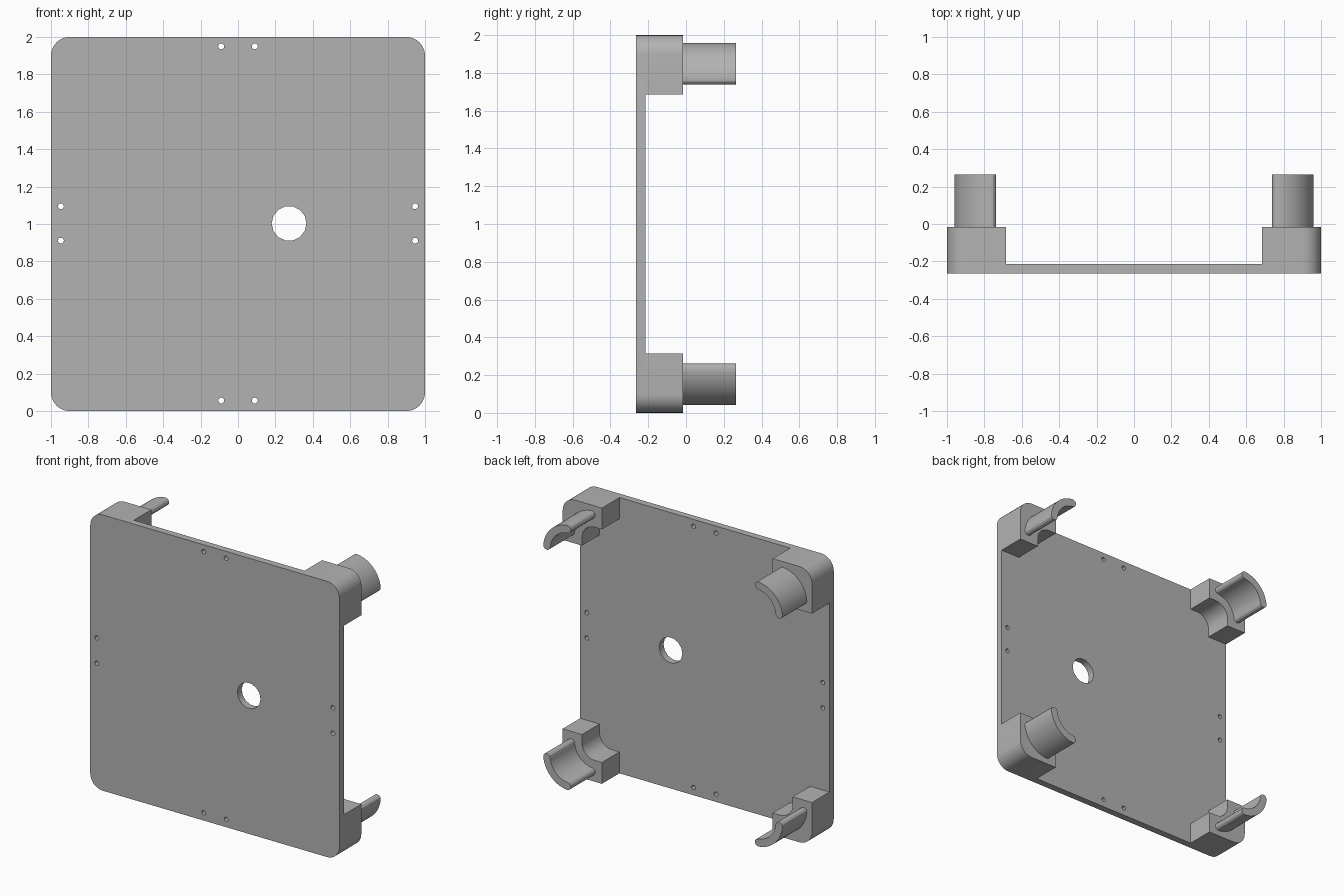
import bpy
from math import cos, sin, pi, radians

cube = bpy.data.objects.get("Cube")
if cube:
    bpy.data.objects.remove(cube, do_unlink=True)

FRONT, PLATE_BACK, BLOCK_BACK, TAB_BACK = -0.265, -0.215, -0.015, 0.265

grey = bpy.data.materials.new("plain grey")
grey.use_nodes = True
grey.diffuse_color = (0.45, 0.45, 0.45, 1)
grey.node_tree.nodes["Principled BSDF"].inputs["Base Color"].default_value = grey.diffuse_color


def arc(cx, cz, r, start, end, steps):
    """Points on an arc, angles in degrees."""
    angles = [radians(start + (end - start) * i / steps) for i in range(steps + 1)]
    return [(cx + r * cos(a), cz + r * sin(a)) for a in angles]


def circle(cx, cz, r, sides):
    return arc(cx, cz, r, 0, 360, sides)[:-1]


def prism(name, outlines, y0, y1):
    """Extrude closed x-z outlines (the first is the rim, the rest are holes) along y."""
    curve = bpy.data.curves.new(name, "CURVE")
    curve.dimensions = "2D"
    curve.fill_mode = "BOTH"
    curve.extrude = (y1 - y0) / 2
    for outline in outlines:
        spline = curve.splines.new("POLY")
        spline.points.add(len(outline) - 1)
        for point, (x, z) in zip(spline.points, outline):
            point.co = (x, z, 0, 1)
        spline.use_cyclic_u = True
    obj = bpy.data.objects.new(name, curve)
    bpy.context.collection.objects.link(obj)
    obj.rotation_euler.x = pi / 2
    obj.location.y = (y0 + y1) / 2
    bpy.ops.object.select_all(action="DESELECT")
    obj.select_set(True)
    bpy.context.view_layer.objects.active = obj
    bpy.ops.object.convert(target="MESH")
    obj = bpy.context.object
    obj.data.materials.clear()
    obj.data.materials.append(grey)
    bpy.ops.object.shade_smooth_by_angle(angle=radians(28))
    return obj


# Plate with rounded corners, one large hole and pairs of screw holes
R = 0.1
rim = []
for i, (sx, sz) in enumerate([(1, 1), (-1, 1), (-1, -1), (1, -1)]):
    rim += arc(sx * (1 - R), 1 + sz * (1 - R), R, 90 * i, 90 * i + 90, 8)
holes = [circle(0.273, 1.003, 0.093, 14)]
for s in (-1, 1):
    for t in (-1, 1):
        holes.append(circle(s * 0.09, 1.003 + t * 0.947, 0.016, 12))
        holes.append(circle(s * 0.947, 1.003 + t * 0.092, 0.016, 12))
prism("plate", [rim] + holes, FRONT, PLATE_BACK)

# Corner block outline for the +x, +z quarter, with a scooped inner corner
ARM, INNER, SCOOP = 0.845, 0.685, 0.1
block = ([(INNER, 1)] + arc(1 - R, 1 - R, R, 90, 0, 8) + [(1, INNER), (ARM, INNER)]
         + arc(ARM - SCOOP, ARM - SCOOP, SCOOP, 0, 90, 10) + [(INNER, ARM)])

# Curved tab outline: quarter ring with rounded ends
C, OUTER, THICK = 0.75, 0.21, 0.055
half = THICK / 2
mid = OUTER - half
tab = (arc(C, C, OUTER, 5, 85, 14)
       + [(C + mid * cos(radians(85)) + half * cos(radians(85 + a)) ,
           C + mid * sin(radians(85)) + half * sin(radians(85 + a))) for a in range(30, 180, 30)]
       + arc(C, C, OUTER - THICK, 85, 5, 14)
       + [(C + mid * cos(radians(5)) + half * cos(radians(5 + a)),
           C + mid * sin(radians(5)) + half * sin(radians(5 + a))) for a in range(210, 360, 30)])

for sx, side in ((1, "left"), (-1, "right")):
    for sz, level in ((1, "upper"), (-1, "lower")):
        def place(outline):
            return [(sx * x, 1 + sz * z) for x, z in outline]
        prism(f"{level}_{side}_block", [place(block)], PLATE_BACK, BLOCK_BACK)
        prism(f"{level}_{side}_tab", [place(tab)], BLOCK_BACK, TAB_BACK)
